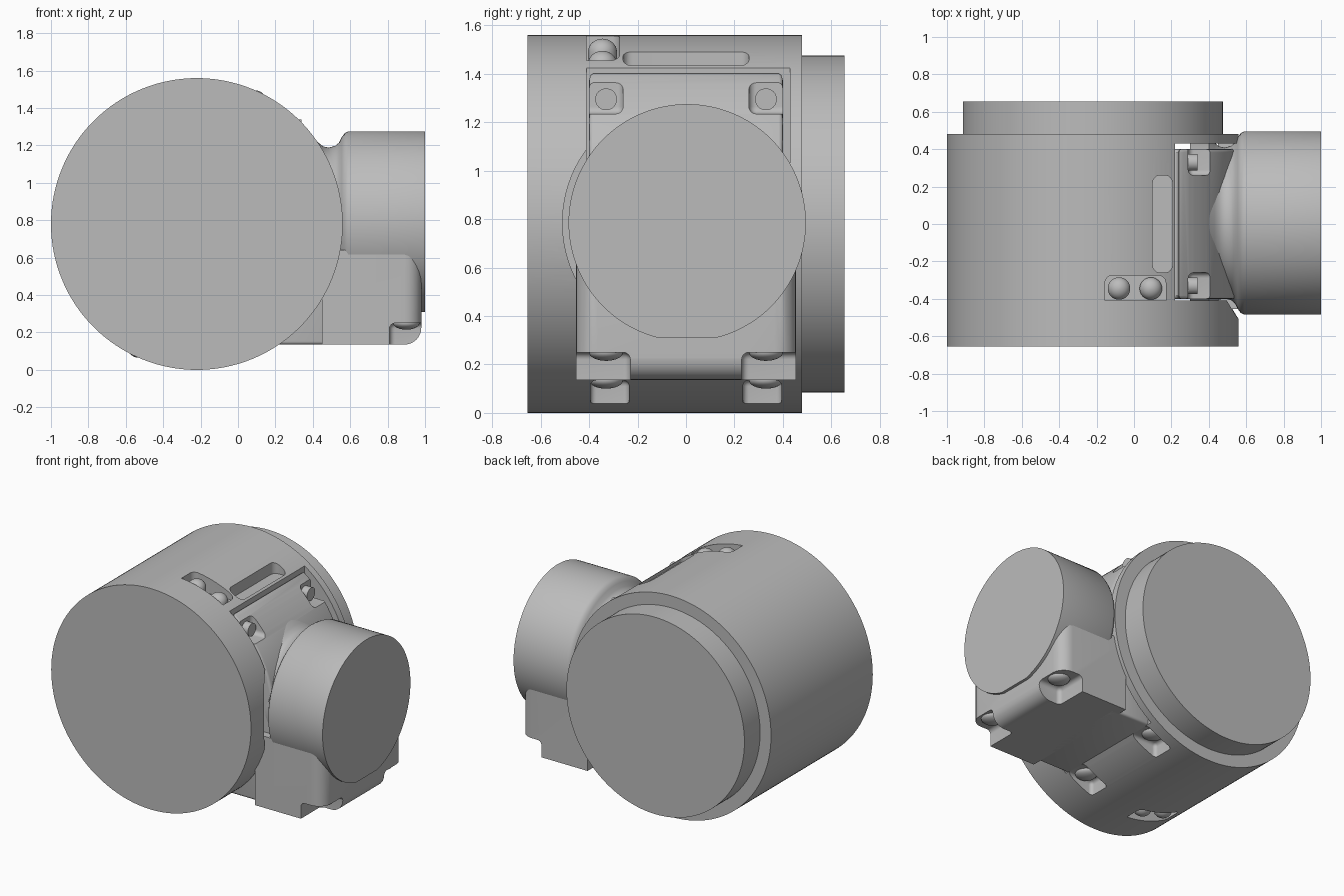
import bpy, bmesh, math
from mathutils import Matrix, Vector

if "Cube" in bpy.data.objects:
    bpy.data.objects.remove(bpy.data.objects["Cube"])

GREY = (0.5, 0.5, 0.5, 1)
mat = bpy.data.materials.new("plain grey")
mat.use_nodes = True
mat.diffuse_color = GREY
mat.node_tree.nodes["Principled BSDF"].inputs["Base Color"].default_value = GREY

CX, CZ, R = -0.22, 0.78, 0.78      # main drum axis and radius
OUT_Z, OUT_R = 0.785, 0.49         # side output axis and radius


def finish(name, bm):
    bmesh.ops.recalc_face_normals(bm, faces=bm.faces)
    mesh = bpy.data.meshes.new(name)
    bm.to_mesh(mesh)
    bm.free()
    mesh.materials.append(mat)
    ob = bpy.data.objects.new(name, mesh)
    bpy.context.collection.objects.link(ob)
    return ob


def box(name, x, y, z, round_edges=0.0, pick=lambda e: True):
    bm = bmesh.new()
    bmesh.ops.create_cube(bm, size=1)
    for v in bm.verts:
        for i, (lo, hi) in enumerate((x, y, z)):
            v.co[i] = hi if v.co[i] > 0 else lo
    if round_edges:
        bmesh.ops.bevel(bm, geom=[e for e in bm.edges if pick(e)], offset=round_edges,
                        segments=6, profile=0.5, affect='EDGES')
    return finish(name, bm)


def lathe(name, profile, origin, axis, steps=128):
    """Spin (distance along axis, radius) points round an axis."""
    bm = bmesh.new()
    rot = Vector((0, 0, 1)).rotation_difference(Vector(axis)).to_matrix().to_4x4()
    place = Matrix.Translation(origin) @ rot
    rings = []
    for d, r in profile:
        rings.append([bm.verts.new(place @ Vector((r * math.cos(a), r * math.sin(a), d)))
                      for a in (2 * math.pi * i / steps for i in range(steps))])
    for a, b in zip(rings, rings[1:]):
        for i in range(steps):
            j = (i + 1) % steps
            bm.faces.new((a[i], a[j], b[j], b[i]))
    bm.faces.new(rings[0])
    bm.faces.new(rings[-1])
    return finish(name, bm)


def drum(name, y0, y1, r):
    return lathe(name, [(y0, r), (y1, r)], (CX, 0, CZ), (0, 1, 0), 160)


def activate(ob):
    bpy.ops.object.select_all(action='DESELECT')
    ob.select_set(True)
    bpy.context.view_layer.objects.active = ob


def cut(ob, *cutters):
    activate(ob)
    for c in cutters:
        mod = ob.modifiers.new("cut", 'BOOLEAN')
        mod.operation, mod.solver, mod.object = 'DIFFERENCE', 'EXACT', c
        bpy.ops.object.modifier_apply(modifier=mod.name)
        bpy.data.objects.remove(c)


def dome(name, origin, axis, r, h):
    prof = [(-0.03, r)] + [(h * math.sin(t), max(r * math.cos(t), 0.002))
                           for t in (math.pi / 2 * i / 8 for i in range(9))]
    return lathe(name, prof, origin, axis, 32)


# Main drum: rear cap, body with a flat seat, front disc with clearance
drum("rear_cap", 0.46, 0.655, 0.695)
body = drum("drum_body", -0.41, 0.48, R)
cut(body,
    box("seat_cut", (0.22, 1), (-0.5, 0.43), (-0.1, 1.7)),
    box("slot_cut", (0.1, 0.205), (-0.26, 0.26), (1.41, 1.7), 0.04,
        lambda e: abs(e.verts[0].co.z - e.verts[1].co.z) > 0.1))
for s in (-1, 1):
    y = sorted((s * 0.235, s * 0.395))
    cut(body, box("foot_cut", (0.02, 0.3), y, (-0.2, 0.135), 0.025))

# Paired dome screws in pockets, repeated half a turn round the drum
for turn in (0, math.pi):
    spin = (Matrix.Translation((CX, 0, CZ)) @ Matrix.Rotation(turn, 4, 'Y')
            @ Matrix.Translation((-CX, 0, -CZ)))
    pocket = box("screw_cut", (-0.155, 0.17), (-0.5, -0.275), (1.43, 1.7), 0.04,
                 lambda e: abs(e.verts[0].co.z - e.verts[1].co.z) > 0.1)
    pocket.data.transform(spin)
    cut(body, pocket)
    for x, z in ((-0.08, 1.49), (0.09, 1.44)):
        d = dome("drum_screw", (x, -0.345, z), (0, 0, 1), 0.06, 0.055)
        d.data.transform(spin)

disc = drum("front_disc", -0.655, -0.41, R)
cut(disc, lathe("clearance_cut", [(0.47, 0.51), (1.2, 0.51)], (0, 0, OUT_Z), (1, 0, 0)))

# Housing seated on the flat, following the drum curve
bm = bmesh.new()
start = math.acos((0.235 - CX) / 0.775)
pts = [(CX + 0.775 * math.cos(a), CZ + 0.775 * math.sin(a))
       for a in (start * (1 - i / 20) for i in range(21))]
pts += [(0.52, 0.135), (0.2, 0.135), (0.2, 1.3), (0.235, 1.3)]
face = bm.faces.new([bm.verts.new((x, -0.4, z)) for x, z in pts])
new = bmesh.ops.extrude_face_region(bm, geom=[face])["geom"]
bmesh.ops.translate(bm, vec=(0, 0.8, 0), verts=[v for v in new if isinstance(v, bmesh.types.BMVert)])
housing = finish("housing", bm)
activate(housing)
bev = housing.modifiers.new("soft_edges", 'BEVEL')
bev.width, bev.segments, bev.limit_method, bev.angle_limit = 0.02, 3, 'ANGLE', math.radians(40)
bpy.ops.object.modifier_apply(modifier=bev.name)
for s in (-1, 1):
    y = sorted((s * 0.26, s * 0.5))
    cut(housing, box("bolt_cut", (0.29, 0.7), y, (1.235, 1.6), 0.03))
    lathe("housing_bolt", [(0.27, 0.045), (0.34, 0.045)], (0, s * 0.33, 1.295), (1, 0, 0), 32)

# Output barrel with a filleted neck and a trimmed underside
barrel = lathe("output_barrel",
               [(0.3, 0.47), (0.4, 0.46), (0.43, 0.43), (0.455, 0.41), (0.485, 0.403),
                (0.52, 0.413), (0.54, 0.43), (0.555, 0.46), (0.57, 0.48), (0.59, OUT_R),
                (1.0, OUT_R)], (0, 0.005, OUT_Z), (1, 0, 0))
for v in barrel.data.vertices:
    v.co.z = max(v.co.z, 0.31)

# Base block under the barrel with notched corners
block = box("base_block", (0.45, 0.98), (-0.455, 0.455), (0.135, 0.64), 0.09,
            lambda e: all(v.co.x > 0.9 for v in e.verts))
for s in (-1, 1):
    y = sorted((s * 0.23, s * 0.6))
    cut(block, box("notch_cut", (0.81, 1.2), y, (0, 0.25), 0.03))
    for x, z in ((0.12, 0.135), (0.9, 0.25)):
        dome("base_screw", (x, s * 0.33, z), (0, 0, -1), 0.07, 0.035)

for ob in [o for o in bpy.context.collection.objects if o.type == 'MESH' and mat.name in o.data.materials]:
    activate(ob)
    bpy.ops.object.shade_smooth_by_angle(angle=math.radians(30))
